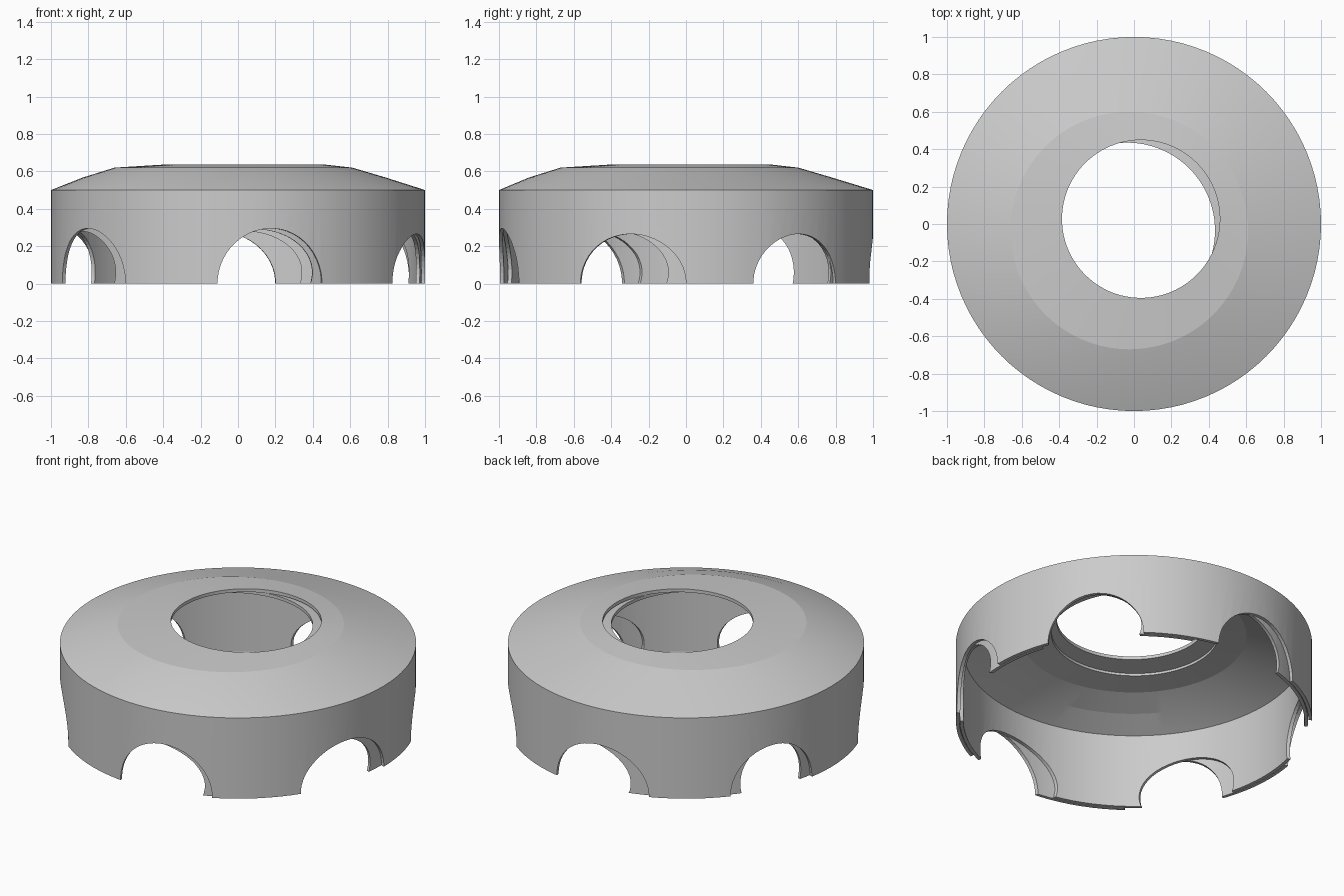
import bpy, bmesh, math

if "Cube" in bpy.data.objects:
    bpy.data.objects.remove(bpy.data.objects["Cube"])

SEG = 96


def loft_shell(name, rings):
    """Closed solid made of circular rings (cx, cy, radius, z)."""
    bm = bmesh.new()
    loops = []
    for cx, cy, r, z in rings:
        loops.append([bm.verts.new((cx + r * math.cos(2 * math.pi * i / SEG),
                                    cy + r * math.sin(2 * math.pi * i / SEG), z))
                      for i in range(SEG)])
    for k, a in enumerate(loops):
        b = loops[(k + 1) % len(loops)]
        for i in range(SEG):
            j = (i + 1) % SEG
            bm.faces.new((a[i], a[j], b[j], b[i]))
    bmesh.ops.recalc_face_normals(bm, faces=bm.faces)
    return finish(name, bm)


def finish(name, bm):
    me = bpy.data.meshes.new(name)
    bm.to_mesh(me)
    bm.free()
    ob = bpy.data.objects.new(name, me)
    bpy.context.collection.objects.link(ob)
    return ob


def arch_cutter(bm, start, end, top, cz, radius):
    """Radial elliptical bar from angle start to end (degrees)."""
    mid = math.radians((start + end) / 2)
    half = radius * math.sin(math.radians((end - start) / 2))
    half /= math.sqrt(1 - (cz / (top - cz)) ** 2)
    d = (math.cos(mid), math.sin(mid))
    n = 48
    caps = []
    for dist in (0.6, 1.2):
        caps.append([])
        for i in range(n):
            t = 2 * math.pi * (i + 0.5) / n
            s = half * math.cos(t)
            caps[-1].append(bm.verts.new((d[0] * dist - d[1] * s, d[1] * dist + d[0] * s,
                                          cz + (top - cz) * math.sin(t))))
    a, b = caps
    bm.faces.new(a)
    bm.faces.new(b)
    for i in range(n):
        j = (i + 1) % n
        bm.faces.new((a[i], a[j], b[j], b[i]))


def cut_arches(ob, arches, cz, radius):
    for k, (start, end, top) in enumerate(arches):
        bm = bmesh.new()
        arch_cutter(bm, start, end, top, cz, radius)
        bmesh.ops.recalc_face_normals(bm, faces=bm.faces)
        cutter = finish("arch_cutter", bm)
        mod = ob.modifiers.new("arch", 'BOOLEAN')
        mod.operation = 'DIFFERENCE'
        mod.solver = 'EXACT'
        mod.object = cutter
        bpy.context.view_layer.objects.active = ob
        bpy.ops.object.modifier_apply(modifier=mod.name)
        bpy.data.objects.remove(cutter)
    bpy.ops.object.select_all(action='DESELECT')
    ob.select_set(True)
    bpy.context.view_layer.objects.active = ob
    bpy.ops.object.shade_smooth_by_angle(angle=math.radians(7))


def shell(name, r, t, drop, hole, hole_r):
    """Wall and shallow roof with an off-centre hole."""
    hx, hy = hole
    def skin(o):
        z = drop + o
        return [(0, 0, r - o, 0), (0, 0, r - o, 0.5 - z),
                (-0.02, -0.03, 0.81 - o, 0.567 - z), (-0.025, -0.035, 0.635, 0.62 - z),
                (hx, hy, hole_r, 0.637 - z)]
    return loft_shell(name, skin(0) + skin(t)[::-1])


# Outer shell with six uneven arches
outer = shell("outer_shell", 1.0, 0.02, 0, (0.037, 0.027), 0.422)
cut_arches(outer, [(-96.3, -63.3, 0.295), (-160, -127, 0.295), (-34.4, 0, 0.265),
                   (21.1, 53.1, 0.265), (78.5, 113, 0.275), (139.5, 170, 0.275)], 0.0, 1.0)

# Inner shell, turned a little so its arches and hole do not line up
inner = shell("inner_shell", 0.977, 0.02, 0.023, (-0.037, -0.035), 0.47)
cut_arches(inner, [(-102.5, -66.4, 0.29), (-165, -132.5, 0.28), (-40, -6, 0.28),
                   (18, 52, 0.28), (70, 106, 0.28), (143.5, 166, 0.28)], 0.06, 0.965)
